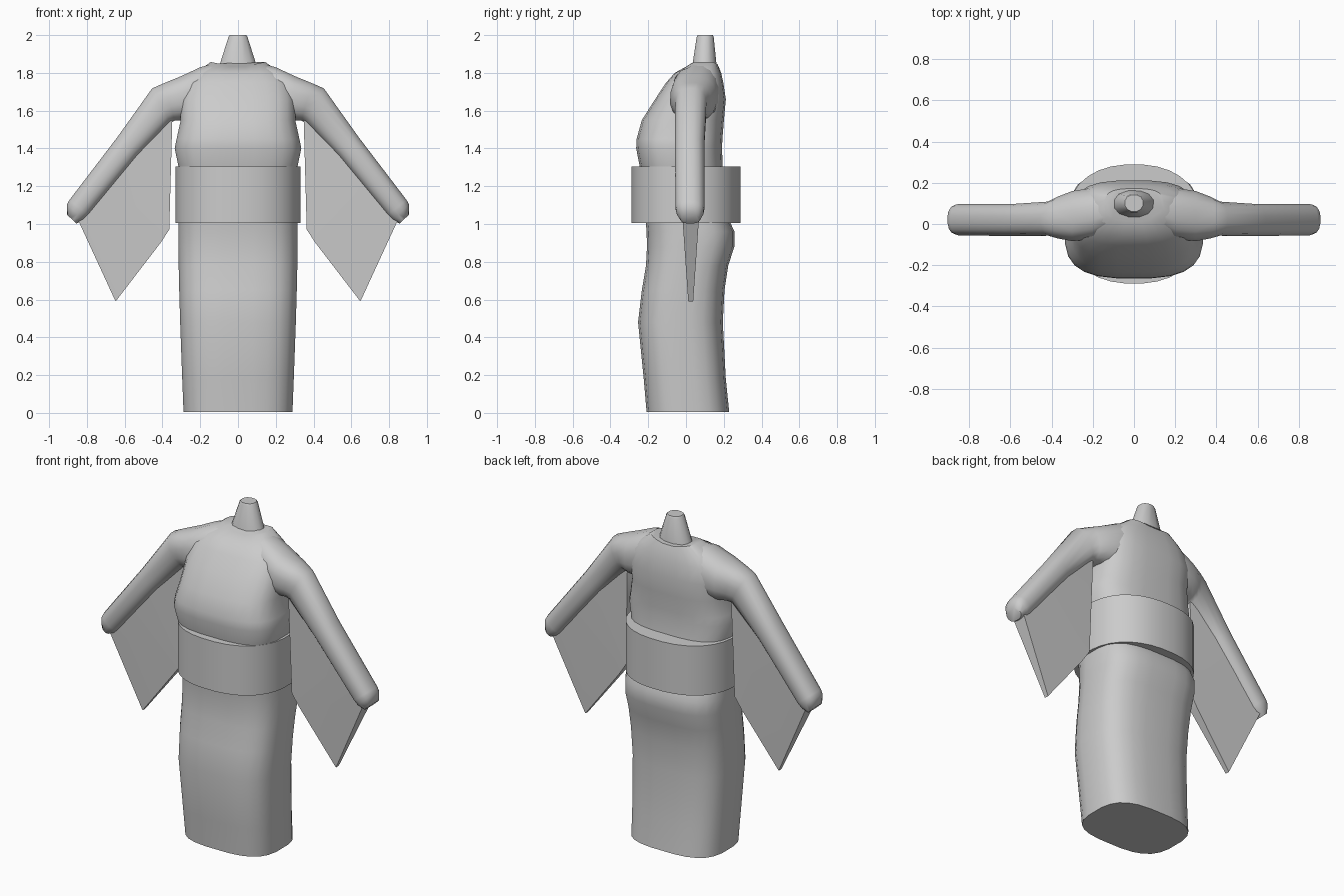
import bpy, bmesh
from math import cos, sin, pi, radians, copysign
from mathutils import Vector


def finish(bm, name, mirror=False, angle=40):
    bmesh.ops.recalc_face_normals(bm, faces=bm.faces)
    mesh = bpy.data.meshes.new(name)
    bm.to_mesh(mesh)
    bm.free()
    obj = bpy.data.objects.new(name, mesh)
    bpy.context.collection.objects.link(obj)
    bpy.ops.object.select_all(action='DESELECT')
    obj.select_set(True)
    bpy.context.view_layer.objects.active = obj
    bpy.ops.object.shade_smooth_by_angle(angle=radians(angle))
    if mirror:
        obj.modifiers.new("Mirror", 'MIRROR').use_axis[0] = True
    return obj


def unit_ring(n, p):
    """Points of a superellipse with exponent p."""
    for i in range(n):
        a = 2 * pi * (i + 0.5) / n
        c, s = cos(a), sin(a)
        yield copysign(abs(c) ** (2 / p), c), copysign(abs(s) ** (2 / p), s)


def loft(rings):
    bm = bmesh.new()
    loops = [[bm.verts.new(v) for v in r] for r in rings]
    n = len(loops[0])
    for a, b in zip(loops, loops[1:]):
        for i in range(n):
            j = (i + 1) % n
            bm.faces.new((a[i], a[j], b[j], b[i]))
    bm.faces.new(loops[0])
    bm.faces.new(loops[-1])
    return bm


def upright(sections, n=24, p=3.0):
    """Loft of horizontal sections: z, half width, front y, back y."""
    return loft([[Vector((hw * u, (y0 + y1) / 2 + (y1 - y0) / 2 * v, z))
                  for u, v in unit_ring(n, p)] for z, hw, y0, y1 in sections])


# Skirt
finish(upright([
    (0.005, 0.29, -0.21, 0.23), (0.18, 0.297, -0.225, 0.212),
    (0.48, 0.308, -0.255, 0.196), (0.65, 0.313, -0.235, 0.205),
    (0.78, 0.316, -0.213, 0.225), (0.88, 0.318, -0.208, 0.257),
    (0.96, 0.318, -0.21, 0.258), (1.02, 0.315, -0.215, 0.23)]), "skirt")

# Waist sash
finish(upright([(1.005, 0.332, -0.29, 0.29), (1.305, 0.332, -0.29, 0.29)],
               n=32, p=2.3), "waist_sash")

# Torso, with a dipped neckline in the top ring
bm = upright([
    (1.27, 0.315, -0.24, 0.2), (1.31, 0.318, -0.247, 0.195),
    (1.40, 0.337, -0.265, 0.192), (1.45, 0.327, -0.263, 0.194),
    (1.55, 0.305, -0.235, 0.202), (1.66, 0.305, -0.165, 0.212),
    (1.75, 0.28, -0.105, 0.198), (1.80, 0.225, -0.06, 0.187),
    (1.858, 0.145, 0.015, 0.172)])
for v in bm.verts:
    if v.co.z > 1.85:
        v.co.z -= 0.03 * (1 - abs(v.co.x) / 0.145)
finish(bm, "torso")

# Neck
finish(upright([(1.78, 0.125, 0.015, 0.175), (1.85, 0.098, 0.033, 0.163),
                (1.99, 0.052, 0.055, 0.148), (2.0, 0.045, 0.06, 0.143)],
               n=12, p=2.2), "neck")

# Arms: each ring has a top point and bottom point in xz, then front and back y
arm = [
    ((0.12, 1.855), (0.12, 1.55), -0.03, 0.175),
    ((0.20, 1.832), (0.20, 1.545), -0.075, 0.178),
    ((0.30, 1.785), (0.30, 1.545), -0.085, 0.162),
    ((0.39, 1.748), (0.335, 1.545), -0.072, 0.135),
    ((0.455, 1.72), (0.355, 1.535), -0.058, 0.11),
    ((0.64, 1.46), (0.525, 1.365), -0.06, 0.098),
    ((0.893, 1.128), (0.79, 1.045), -0.056, 0.098),
    ((0.906, 1.105), (0.815, 1.02), -0.05, 0.093),
    ((0.906, 1.05), (0.855, 1.002), -0.03, 0.075)]
rings = []
for (tx, tz), (bx, bz), y0, y1 in arm:
    top, bot = Vector((tx, 0, tz)), Vector((bx, 0, bz))
    mid, half = (top + bot) / 2, (top - bot) / 2
    rings.append([mid + half * u + Vector((0, (y0 + y1) / 2 + (y1 - y0) / 2 * v, 0))
                  for u, v in unit_ring(16, 2.4)])
finish(loft(rings), "arm", mirror=True, angle=60)

# Hanging sleeves: a tapering slab between the arm line and the lower hem (x, z, half thickness)
upper = [(0.41, 1.63, 0.05), (0.56, 1.40, 0.045), (0.70, 1.21, 0.045), (0.86, 1.05, 0.045)]
lower = [(0.348, 1.545, 0.04), (0.364, 0.97, 0.03), (0.41, 0.90, 0.027), (0.648, 0.59, 0.013)]
finish(loft([[(ax, 0.025 - at, az), (ax, 0.025 + at, az),
              (bx, 0.025 + bt, bz), (bx, 0.025 - bt, bz)]
             for (ax, az, at), (bx, bz, bt) in zip(upper, lower)]),
       "hanging_sleeve", mirror=True)
